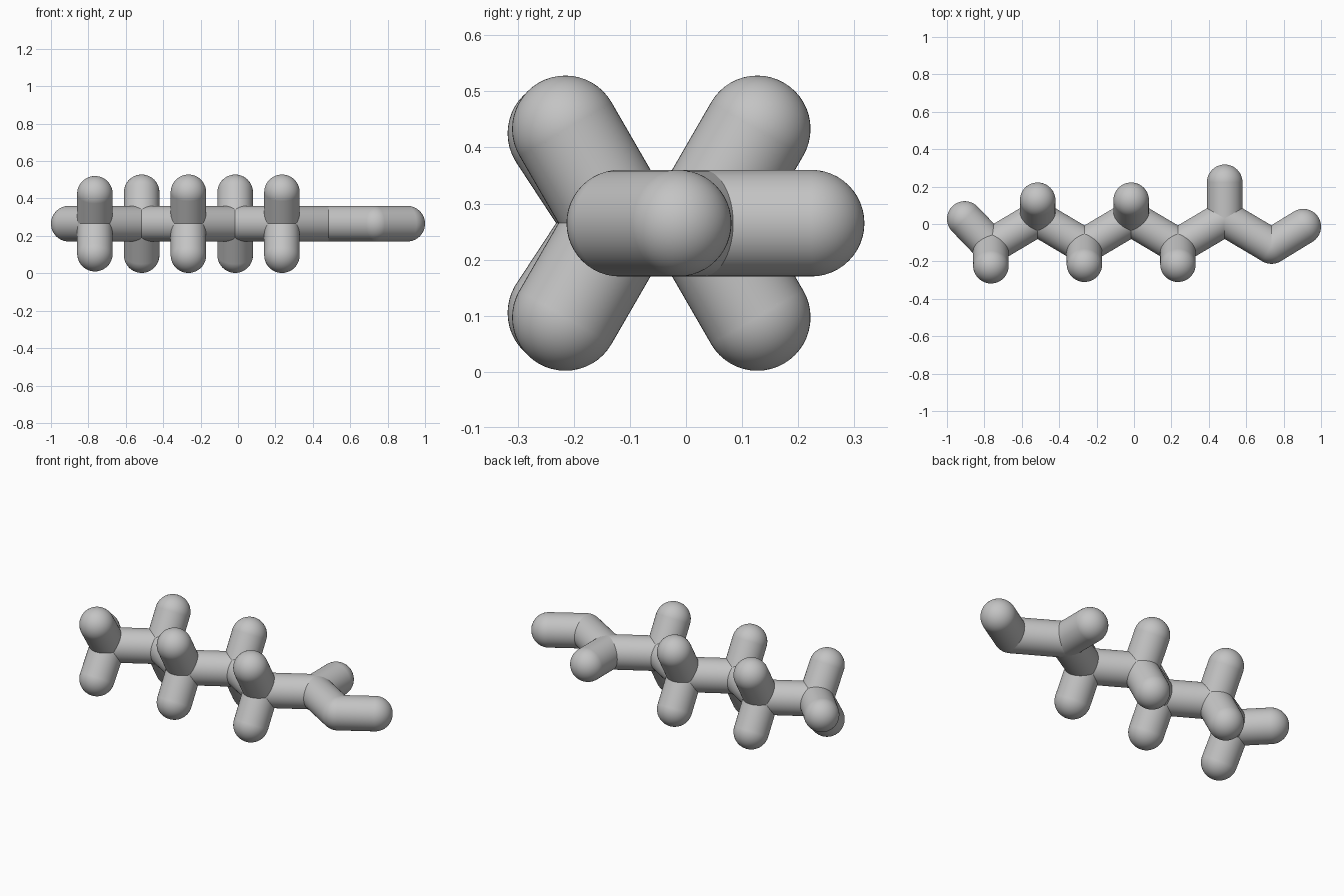
import bpy
import bmesh
from mathutils import Vector

cube = bpy.data.objects.get("Cube")
if cube:
    bpy.data.objects.remove(cube, do_unlink=True)

RADIUS = 0.095
MID_Z = 0.265

# One plain grey for the whole model
grey = bpy.data.materials.new("plain grey")
grey.use_nodes = True
colour = (0.55, 0.55, 0.55, 1)
grey.diffuse_color = colour
grey.node_tree.nodes["Principled BSDF"].inputs["Base Color"].default_value = colour


def add_object(name, bm, location):
    for face in bm.faces:
        face.smooth = True
    mesh = bpy.data.meshes.new(name)
    bm.to_mesh(mesh)
    bm.free()
    mesh.materials.append(grey)
    obj = bpy.data.objects.new(name, mesh)
    obj.location = location
    bpy.context.collection.objects.link(obj)
    return obj


def ball(name, point):
    bm = bmesh.new()
    bmesh.ops.create_uvsphere(bm, u_segments=48, v_segments=24, radius=RADIUS)
    add_object(name, bm, point)


def rod(name, start, end):
    axis = end - start
    bm = bmesh.new()
    bmesh.ops.create_cone(bm, cap_ends=False, segments=48, radius1=RADIUS,
                          radius2=RADIUS, depth=axis.length)
    obj = add_object(name, bm, (start + end) / 2)
    obj.rotation_mode = "QUATERNION"
    obj.rotation_quaternion = axis.to_track_quat("Z", "Y")


def branch(name, start, end):
    rod(name + "_rod", start, end)
    ball(name + "_tip", end)


# Zigzag backbone lying in the horizontal middle plane
chain = [Vector((-0.765 + 0.25 * i, 0.03 if i % 2 else -0.118, MID_Z))
         for i in range(7)]
for i, point in enumerate(chain):
    ball(f"chain_joint_{i}", point)
    if i:
        rod(f"chain_rod_{i}", chain[i - 1], point)

# Pairs of side branches, slanting up and down away from the backbone
for i, point in enumerate(chain[:5]):
    out = 0.097 if i % 2 else -0.097
    rise = 0.168
    if i == 0:
        out, rise = -0.105, 0.16
    for label, sign in (("upper", 1), ("lower", -1)):
        branch(f"{label}_branch_{i}", point, point + Vector((0, out, sign * rise)))

# Flat branches: both ends and the back-pointing arm
branch("right_end", chain[0], Vector((-0.905, 0.027, MID_Z)))
branch("back_arm", chain[5], Vector((0.485, 0.223, MID_Z)))
branch("left_end", chain[6], Vector((0.905, -0.014, MID_Z)))
